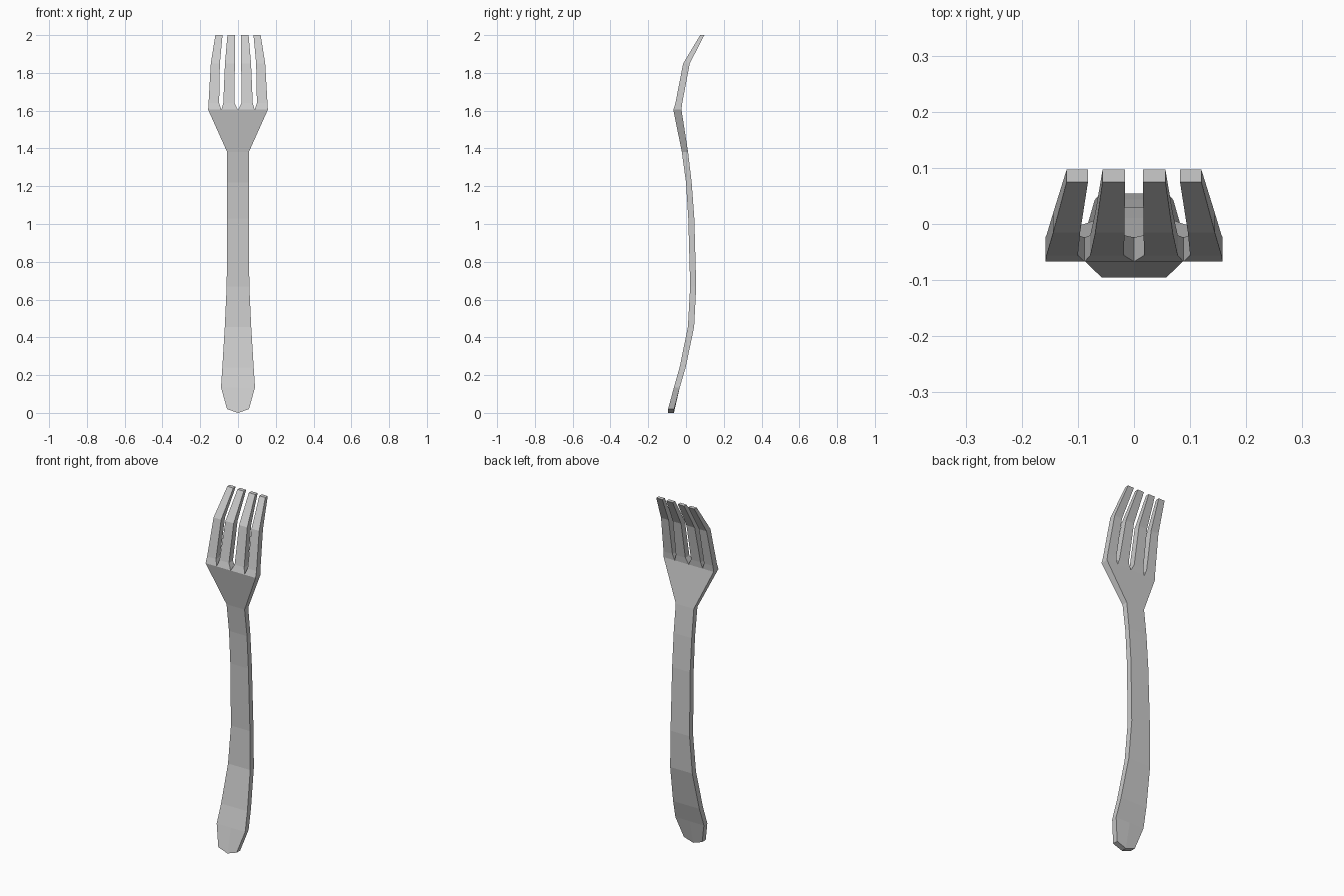
import bpy, bmesh

if "Cube" in bpy.data.objects:
    bpy.data.objects.remove(bpy.data.objects["Cube"])

# Side profile: z -> (front y, back y)
PROFILE = {
    0.0: (-0.095, -0.064), 0.02: (-0.095, -0.063), 0.135: (-0.064, -0.033),
    0.24: (-0.034, -0.002), 0.455: (0.01, 0.043), 0.67: (0.022, 0.054),
    1.03: (0.012, 0.044), 1.22: (0.0, 0.03), 1.38: (-0.022, 0.011),
    1.605: (-0.067, -0.024), 1.64: (-0.056, -0.02), 1.85: (-0.015, 0.02),
    2.0: (0.075, 0.097),
}

# Half strips as rows of (z, inner x, outer x)
HANDLE = [(0.02, 0, 0.058), (0.135, 0, 0.09), (0.24, 0, 0.083),
          (0.455, 0, 0.07), (0.67, 0, 0.06), (1.03, 0, 0.057),
          (1.22, 0, 0.057), (1.38, 0, 0.057)]
INNER_TINE = [(1.605, 0, 0.088), (1.64, 0.018, 0.078),
              (1.85, 0.017, 0.069), (2.0, 0.016, 0.056)]
OUTER_TINE = [(1.605, 0.088, 0.158), (1.64, 0.1, 0.156),
              (1.85, 0.096, 0.144), (2.0, 0.082, 0.12)]

bm = bmesh.new()


def add_face(points, side):
    verts = []
    for x, z in points:
        if x == 0 and z == 0.02:
            z = 0.0  # rounded end of the handle
        verts.append(bm.verts.new((side * x, PROFILE[z][0], z)))
    bm.faces.new(verts if side > 0 else verts[::-1])


# Front surface, both halves
for side in (1, -1):
    for strip in (HANDLE, INNER_TINE, OUTER_TINE):
        for (z0, a0, b0), (z1, a1, b1) in zip(strip, strip[1:]):
            add_face([(a0, z0), (b0, z0), (b1, z1), (a1, z1)], side)
    # Flared neck under the tines
    add_face([(0, 1.38), (0.057, 1.38), (0.158, 1.605),
              (0.088, 1.605), (0, 1.605)], side)
bmesh.ops.remove_doubles(bm, verts=bm.verts, dist=0.0005)

# Thicken towards the back profile, keeping the front surface
front = bm.faces[:]
result = bmesh.ops.extrude_face_region(bm, geom=front, use_keep_orig=True)
for v in result["geom"]:
    if isinstance(v, bmesh.types.BMVert):
        key = min(PROFILE, key=lambda z: abs(z - v.co.z))
        v.co.y = PROFILE[key][1]
bmesh.ops.recalc_face_normals(bm, faces=bm.faces)

mesh = bpy.data.meshes.new("fork")
bm.to_mesh(mesh)
bm.free()
fork = bpy.data.objects.new("fork", mesh)
bpy.context.collection.objects.link(fork)
